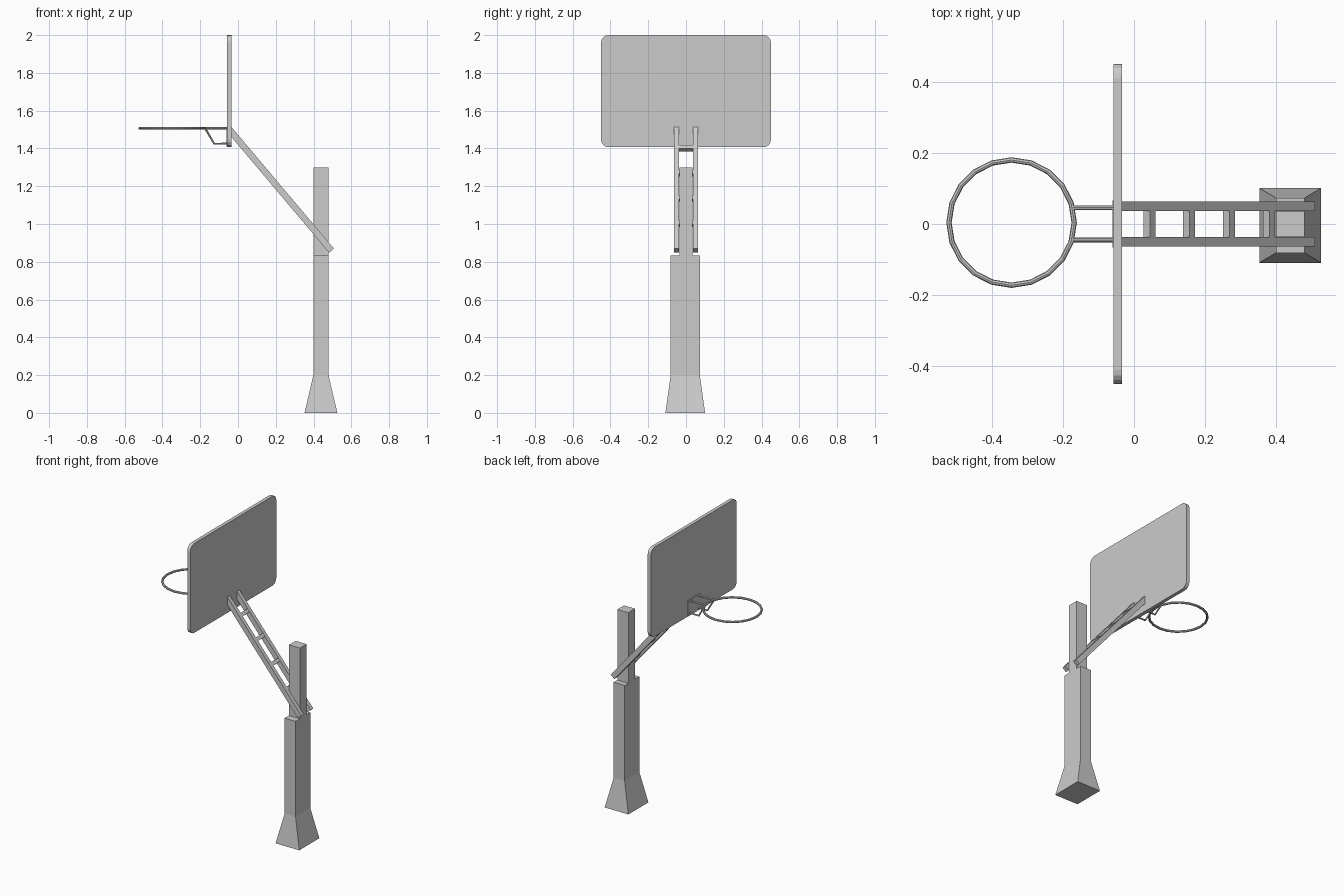
import bpy, bmesh, math
from mathutils import Matrix, Vector

if "Cube" in bpy.data.objects:
    bpy.data.objects.remove(bpy.data.objects["Cube"])


def finish(name, bm):
    bmesh.ops.recalc_face_normals(bm, faces=bm.faces)
    me = bpy.data.meshes.new(name)
    bm.to_mesh(me)
    bm.free()
    ob = bpy.data.objects.new(name, me)
    bpy.context.collection.objects.link(ob)
    return ob


def extrude(name, pts, offset):
    """Closed flat profile pushed along an offset vector."""
    bm = bmesh.new()
    face = bm.faces.new([bm.verts.new(p) for p in pts])
    res = bmesh.ops.extrude_face_region(bm, geom=[face], use_keep_orig=True)
    moved = [g for g in res["geom"] if isinstance(g, bmesh.types.BMVert)]
    bmesh.ops.translate(bm, verts=moved, vec=offset)
    return finish(name, bm)


def box(name, center, size, tilt=0.0):
    bm = bmesh.new()
    mat = (Matrix.Translation(center) @ Matrix.Rotation(tilt, 4, 'Y')
           @ Matrix.Diagonal((*size, 1)))
    bmesh.ops.create_cube(bm, size=1, matrix=mat)
    return finish(name, bm)


def tube(name, pts, radius, cyclic=False):
    cu = bpy.data.curves.new(name, 'CURVE')
    cu.dimensions = '3D'
    cu.bevel_depth = radius
    cu.bevel_resolution = 2
    cu.use_fill_caps = True
    sp = cu.splines.new('POLY')
    sp.points.add(len(pts) - 1)
    for p, co in zip(sp.points, pts):
        p.co = (*co, 1)
    sp.use_cyclic_u = cyclic
    sp.use_smooth = False
    ob = bpy.data.objects.new(name, cu)
    bpy.context.collection.objects.link(ob)
    return ob


# padded lower post with flared foot: stacked rectangular sections
PX, PY = 0.439, -0.004
bm = bmesh.new()
rings = []
for z, hx, hy in [(0, 0.087, 0.105), (0.2, 0.04, 0.077), (0.832, 0.04, 0.077)]:
    rings.append([bm.verts.new((PX + sx * hx, PY + sy * hy, z))
                  for sx, sy in [(-1, -1), (1, -1), (1, 1), (-1, 1)]])
for lo, hi in zip(rings, rings[1:]):
    for i in range(4):
        j = (i + 1) % 4
        bm.faces.new((lo[i], lo[j], hi[j], hi[i]))
bm.faces.new(rings[0])
bm.faces.new(rings[-1])
finish("post_base", bm)

# upper post
box("upper_post", (PX, 0, 1.066), (0.08, 0.07, 0.468))

# backboard with rounded corners
outline = []
r, hy, z0, z1 = 0.04, 0.45, 1.407, 2.0
corners = [(hy - r, z1 - r), (-hy + r, z1 - r), (-hy + r, z0 + r), (hy - r, z0 + r)]
for k, (cy, cz) in enumerate(corners):
    for s in range(5):
        a = math.pi / 2 * (k + s / 4)
        outline.append((-0.057, cy + r * math.cos(a), cz + r * math.sin(a)))
extrude("backboard", outline, Vector((0.023, 0, 0)))

# sloping support arms
arm = [(-0.036, 1.515), (0.508, 0.87), (0.482, 0.848), (-0.036, 1.462)]
for side, y in (("left", -0.063), ("right", 0.037)):
    extrude("support_arm_" + side, [(x, y, z) for x, z in arm], Vector((0, 0.026, 0)))

# rungs between the arms
for i in range(4):
    x = 0.043 + 0.112 * i
    box(f"arm_rung_{i + 1}", (x, 0, 1.401 - 1.188 * (x - 0.043)),
        (0.024, 0.076, 0.024), math.atan2(0.645, 0.543))

# hoop
HX, HY, HZ, HR = -0.344, 0.004, 1.507, 0.176
tube("hoop", [(HX + HR * math.cos(math.tau * i / 20),
               HY + HR * math.sin(math.tau * i / 20), HZ) for i in range(20)],
     0.0075, True)

# hoop mounting plate and bracket rods
box("hoop_plate", (-0.058, 0, 1.461), (0.006, 0.132, 0.104))
for side, y in (("left", -0.045), ("right", 0.046)):
    tube("hoop_bar_" + side, [(-0.172, y, HZ), (-0.056, y, HZ)], 0.0065)
    tube("hoop_brace_" + side, [(-0.174, y, HZ), (-0.126, y, 1.425),
                                (-0.056, y, 1.425)], 0.0055)
